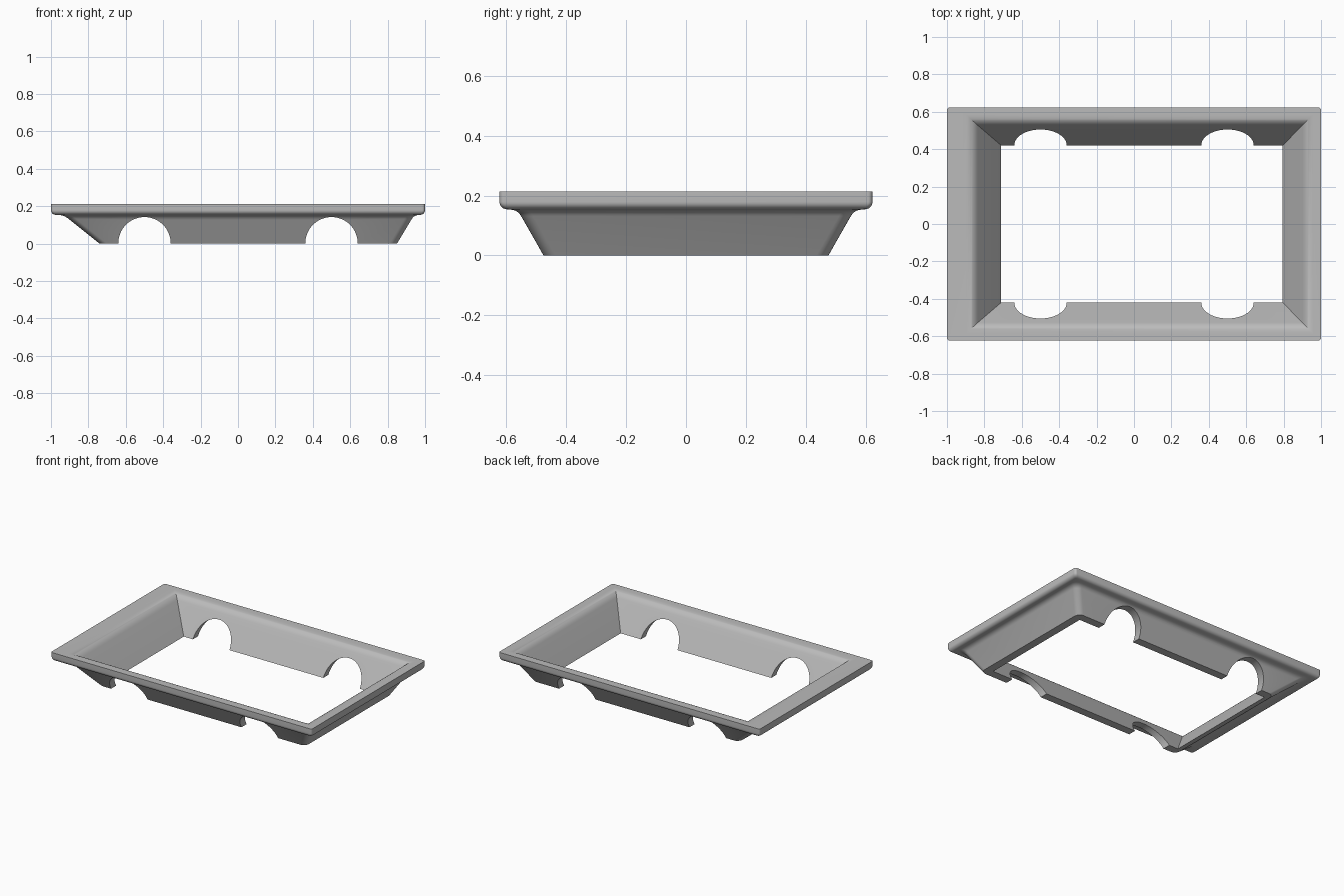
import bpy
import bmesh
import math
from mathutils import Vector

cube = bpy.data.objects.get("Cube")
if cube:
    bpy.data.objects.remove(cube, do_unlink=True)

TOP, UNDER = 0.213, 0.153      # upper and lower face of the rim
HALF_X, HALF_Y = 1.0, 0.623

grey = bpy.data.materials.new("plain grey")
grey.use_nodes = True
colour = (0.5, 0.5, 0.5, 1)
grey.diffuse_color = colour
grey.node_tree.nodes["Principled BSDF"].inputs["Base Color"].default_value = colour


def rounded_ring(left, right, half_y, z, radius, segments=6):
    """Rectangle outline, corners rounded when radius > 0."""
    corners = [(right, half_y), (left, half_y), (left, -half_y), (right, -half_y)]
    if radius == 0:
        return [Vector((x, y, z)) for x, y in corners]
    points = []
    for i, (x, y) in enumerate(corners):
        cx = x - math.copysign(radius, x)
        cy = y - math.copysign(radius, y)
        for s in range(segments + 1):
            a = math.pi / 2 * (i + s / segments)
            points.append(Vector((cx + radius * math.cos(a), cy + radius * math.sin(a), z)))
    return points


def new_object(name, bm):
    bmesh.ops.recalc_face_normals(bm, faces=bm.faces)
    mesh = bpy.data.meshes.new(name)
    bm.to_mesh(mesh)
    bm.free()
    mesh.materials.append(grey)
    obj = bpy.data.objects.new(name, mesh)
    bpy.context.collection.objects.link(obj)
    return obj


def loft(name, rings):
    """Skin a stack of outlines into a closed solid."""
    bm = bmesh.new()
    loops = [[bm.verts.new(p) for p in ring] for ring in rings]
    n = len(loops[0])
    for a, b in zip(loops, loops[1:]):
        for i in range(n):
            j = (i + 1) % n
            bm.faces.new((a[i], a[j], b[j], b[i]))
    bm.faces.new(loops[0])
    bm.faces.new(loops[-1])
    return new_object(name, bm)


def wall_fillet(foot, slopes, z_corner, reach, radius, steps=8):
    """Sloped walls that curve out into a horizontal face at z_corner."""
    rings = [rounded_ring(-foot[0], foot[1], foot[2], 0, radius)]
    for s in range(steps + 1):
        t = s / steps
        z = z_corner
        sides = []
        for f, k in zip(foot, slopes):
            start = z_corner - reach * 0.86
            corner = f + k * z_corner
            sides.append((1 - t) ** 2 * (f + k * start) + 2 * t * (1 - t) * corner
                         + t ** 2 * (corner + reach))
        z = (1 - t) ** 2 * start + (1 - (1 - t) ** 2) * z_corner
        rings.append(rounded_ring(-sides[0], sides[1], sides[2], z, radius))
    return rings


# Outer body: sloped skirt, underside, rolled lip
outer = wall_fillet((0.74, 0.85, 0.476), (1.25, 0.6, 0.57), UNDER, 0.026, 0.04)
lip = 0.025
for s in range(7):
    a = math.pi / 2 * s / 6
    inset = lip * (1 - math.sin(a))
    outer.append(rounded_ring(-HALF_X + inset, HALF_X - inset, HALF_Y - inset,
                              UNDER + 0.001 + lip * (1 - math.cos(a)), 0.015))
outer.append(rounded_ring(-HALF_X, HALF_X, HALF_Y, TOP, 0.015))
frame = loft("tray_frame", outer)

# Tapered opening, flaring smoothly into the rim's top face
inner = wall_fillet((0.71, 0.795, 0.42), (0.7, 0.59, 0.6), TOP, 0.04, 0)
below = [p - Vector((0, 0, 0.1)) for p in inner[0]]
above = [p + Vector((0, 0, 0.1)) for p in inner[-1]]
cutters = [loft("opening_cutter", [below] + inner + [above])]

# Round arches through the front and back walls
for side, x in (("left", 0.5), ("right", -0.5)):
    bm = bmesh.new()
    bmesh.ops.create_cone(bm, cap_ends=True, segments=64, radius1=0.14, radius2=0.14, depth=2)
    arch = new_object(side + "_arch_cutter", bm)
    arch.rotation_euler.x = math.pi / 2
    arch.location = (x, 0, 0.002)
    cutters.append(arch)

bpy.ops.object.select_all(action="DESELECT")
bpy.context.view_layer.objects.active = frame
frame.select_set(True)
for cutter in cutters:
    cutter.hide_render = True
    mod = frame.modifiers.new(cutter.name, "BOOLEAN")
    mod.operation = "DIFFERENCE"
    mod.solver = "EXACT"
    mod.object = cutter
    bpy.ops.object.modifier_apply(modifier=mod.name)
for cutter in cutters:
    bpy.data.objects.remove(cutter, do_unlink=True)

bpy.ops.object.shade_smooth_by_angle(angle=math.radians(30))
